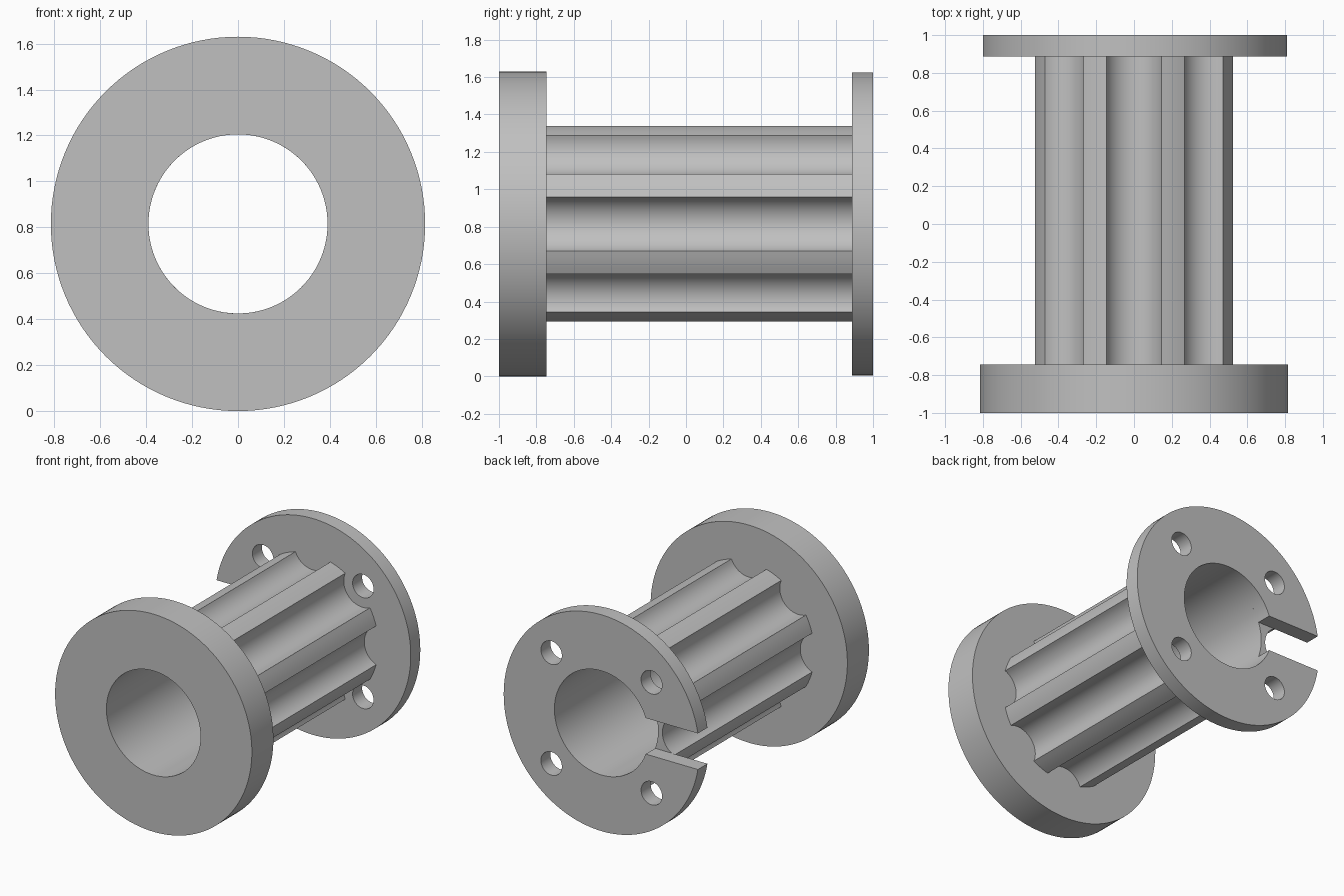
import bpy, bmesh
from math import sin, cos, pi, asin, atan2, hypot
from mathutils import Matrix, Vector

cube = bpy.data.objects.get("Cube")
if cube:
    bpy.data.objects.remove(cube, do_unlink=True)

AXIS_Z = 0.815     # height of the spool axis
BORE = 0.39
SLOT = 0.135       # half width of the slot

grey = bpy.data.materials.new("plain_grey")
grey.use_nodes = True
colour = (0.53, 0.53, 0.53, 1)
grey.diffuse_color = colour
grey.node_tree.nodes["Principled BSDF"].inputs["Base Color"].default_value = colour


def arc(r, a0, a1, n, cx=0, cy=0):
    """Points along an arc, both ends included."""
    return [(cx + r * cos(a0 + (a1 - a0) * i / n),
             cy + r * sin(a0 + (a1 - a0) * i / n)) for i in range(n + 1)]


def circle(r, n=96, cx=0, cy=0):
    return arc(r, 0, 2 * pi, n, cx, cy)[:-1]


def extrude_profile(name, loops, y0, y1):
    """Fill closed outlines (inner ones become holes) and extrude along y."""
    curve = bpy.data.curves.new(name + "_profile", "CURVE")
    curve.dimensions = "2D"
    curve.fill_mode = "BOTH"
    curve.extrude = (y1 - y0) / 2
    for loop in loops:
        spline = curve.splines.new("POLY")
        spline.points.add(len(loop) - 1)
        for point, (x, y) in zip(spline.points, loop):
            point.co = (x, y, 0, 1)
        spline.use_cyclic_u = True
    helper = bpy.data.objects.new(name + "_profile", curve)
    bpy.context.collection.objects.link(helper)
    graph = bpy.context.evaluated_depsgraph_get()
    mesh = bpy.data.meshes.new_from_object(helper.evaluated_get(graph))
    bpy.data.objects.remove(helper, do_unlink=True)

    # Weld caps to walls and stand the profile upright
    bm = bmesh.new()
    bm.from_mesh(mesh)
    bmesh.ops.remove_doubles(bm, verts=bm.verts, dist=0.0002)
    bm.transform(Matrix.Translation(Vector((0, (y0 + y1) / 2, AXIS_Z)))
                 @ Matrix.Rotation(pi / 2, 4, "X"))
    bmesh.ops.recalc_face_normals(bm, faces=bm.faces)
    bm.to_mesh(mesh)
    bm.free()
    mesh.name = name
    mesh.materials.clear()
    mesh.materials.append(grey)
    obj = bpy.data.objects.new(name, mesh)
    bpy.context.collection.objects.link(obj)
    bpy.ops.object.select_all(action="DESELECT")
    obj.select_set(True)
    bpy.context.view_layer.objects.active = obj
    bpy.ops.object.shade_smooth_by_angle(angle=pi / 6)
    return obj


# Thick front flange
extrude_profile("front_flange", [circle(0.815, 128), circle(BORE)], -1, -0.745)

# Barrel with eight round grooves
EDGE_X, EDGE_Y = 0.523, 0.145
GROOVE_AT, GROOVE_R = 0.581, 0.156
rim = hypot(EDGE_X, EDGE_Y)
half = atan2(EDGE_Y, EDGE_X)
sweep = atan2(EDGE_Y, GROOVE_AT - EDGE_X)
outline = []
for k in range(8):
    a = k * pi / 4
    outline += arc(GROOVE_R, a + pi + sweep, a + pi - sweep, 20,
                   GROOVE_AT * cos(a), GROOVE_AT * sin(a))
    outline += arc(rim, a + half, a + pi / 4 - half, 4)[1:-1]
extrude_profile("grooved_barrel", [outline, circle(BORE)], -0.745, 0.887)

# Thin back flange, open on its right side, with four holes
outer, inner = asin(SLOT / 0.81), asin(SLOT / BORE)
c_shape = (arc(0.81, -pi + outer, pi - outer, 120)
           + arc(BORE, pi - inner, -pi + inner, 84))
holes = [circle(0.087, 40, sx * 0.415, sz * 0.415)
         for sx in (-1, 1) for sz in (-1, 1)]
extrude_profile("slotted_back_flange", [c_shape] + holes, 0.887, 1)
